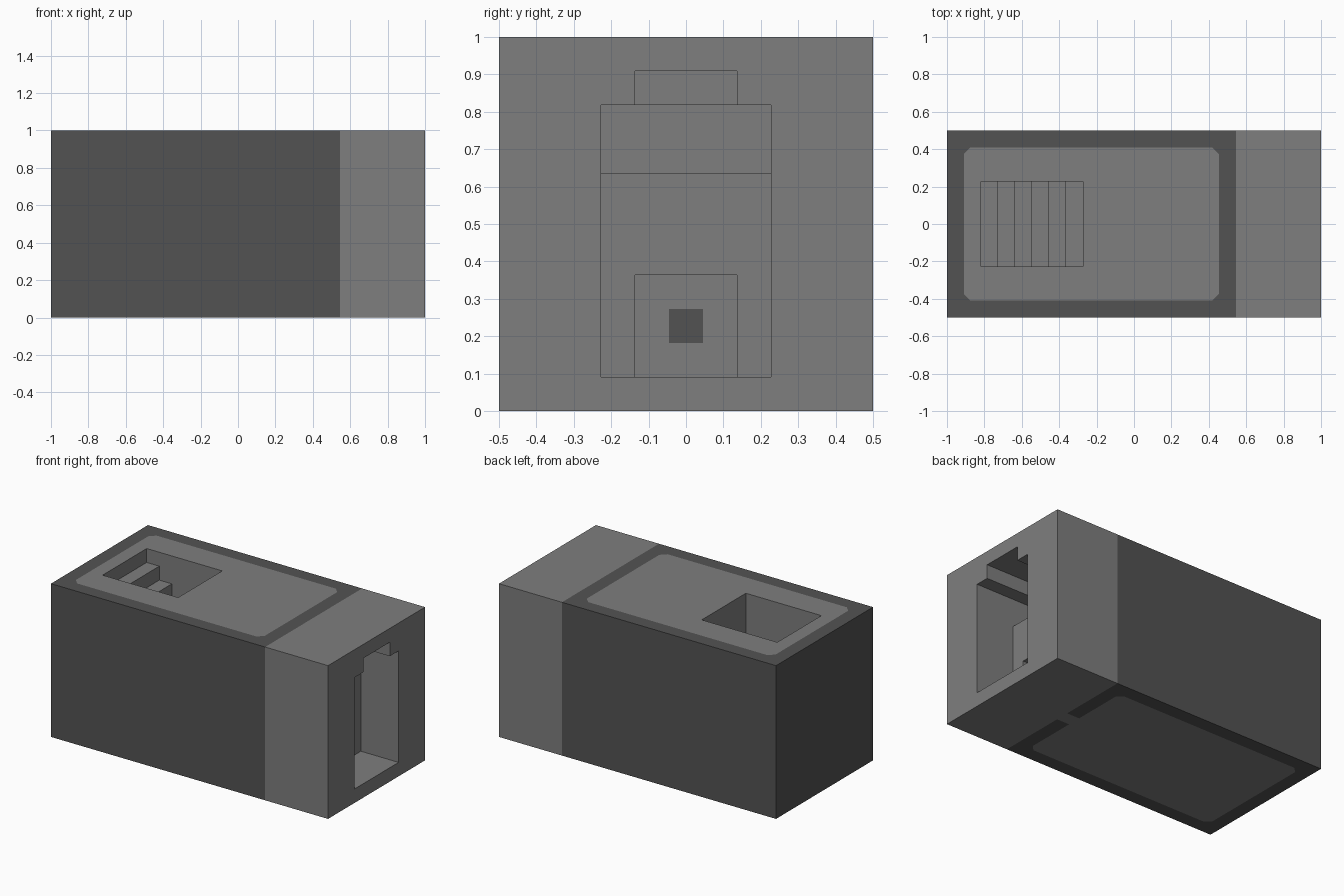
import bpy
import bmesh
from mathutils import Vector

if "Cube" in bpy.data.objects:
    bpy.data.objects.remove(bpy.data.objects["Cube"], do_unlink=True)

U = 1 / 11                      # module: the block is 22 x 11 x 11 modules
SEAM = 6 * U                    # where the dark sleeve meets the light end
PANEL_X0, PANEL_X1, PANEL_Y = -10 * U, 5 * U, 4.5 * U
CORNER = 0.035


def material(name, value):
    mat = bpy.data.materials.new(name)
    mat.use_nodes = True
    colour = (value, value, value, 1)
    mat.diffuse_color = colour
    mat.node_tree.nodes["Principled BSDF"].inputs["Base Color"].default_value = colour
    return mat


def prism(name, profile, half_width):
    """Extrude an (x, z) profile evenly to both sides along y."""
    bm = bmesh.new()
    face = bm.faces.new([bm.verts.new((x, -half_width, z)) for x, z in profile])
    new = bmesh.ops.extrude_face_region(bm, geom=[face])["geom"]
    verts = [v for v in new if isinstance(v, bmesh.types.BMVert)]
    bmesh.ops.translate(bm, verts=verts, vec=(0, 2 * half_width, 0))
    bmesh.ops.recalc_face_normals(bm, faces=bm.faces)
    mesh = bpy.data.meshes.new(name)
    bm.to_mesh(mesh)
    bm.free()
    obj = bpy.data.objects.new(name, mesh)
    bpy.context.collection.objects.link(obj)
    return obj


def rect(x0, x1, z0, z1):
    return [(x0, z0), (x1, z0), (x1, z1), (x0, z1)]


block = prism("stair_block", rect(-1, 1, 0, 1), 0.5)

# Stairwell profile: six treads going down from the top
stairs = [(-3 * U, 1.1), (-9 * U, 1.1)]
for i in range(6):
    x, z = (i - 9) * U, (10 - i) * U
    stairs += [(x, z), (x + U, z)]

# Entrance: tall niche with a raised ledge behind it
entrance = [(1.1, U), (8 * U, U), (8 * U, 7 * U), (SEAM, 7 * U),
            (SEAM, 9 * U), (1.1, 9 * U)]

cutters = [
    prism("stairwell_cutter", stairs, 2.5 * U),
    prism("entrance_cutter", entrance, 2.5 * U),
    prism("notch_cutter", rect(7 * U, 1.1, 8 * U, 10 * U), 1.5 * U),
    prism("passage_cutter", rect(SEAM, 9 * U, U, 4 * U), 1.5 * U),
]
for cutter in cutters:
    cutter.hide_render = True
    mod = block.modifiers.new(cutter.name, "BOOLEAN")
    mod.operation = "DIFFERENCE"
    mod.solver = "EXACT"
    mod.object = cutter

carved = bpy.data.meshes.new_from_object(
    block.evaluated_get(bpy.context.evaluated_depsgraph_get()))
block.modifiers.clear()
block.data = carved
for cutter in cutters:
    bpy.data.objects.remove(cutter, do_unlink=True)

carved.materials.clear()
carved.materials.append(material("light_grey", 0.21))
carved.materials.append(material("dark_grey", 0.086))

# Cut the faces along every colour border
bm = bmesh.new()
bm.from_mesh(carved)
bmesh.ops.triangulate(bm, faces=bm.faces)
X, Y, Z = Vector((1, 0, 0)), Vector((0, 1, 0)), Vector((0, 0, 1))
planes = [(X * x, X) for x in (SEAM, PANEL_X0, PANEL_X1)]
planes += [(Y * y, Y) for y in (-PANEL_Y, PANEL_Y, -U / 2, U / 2)]
planes += [(Z * z, Z) for z in (2 * U, 3 * U)]
for x, sx in ((PANEL_X0, -1), (PANEL_X1, 1)):
    for sy in (-1, 1):
        planes.append((Vector((x - sx * CORNER, sy * PANEL_Y, 0)), Vector((sx, sy, 0))))
for point, normal in planes:
    geom = bm.verts[:] + bm.edges[:] + bm.faces[:]
    bmesh.ops.bisect_plane(bm, geom=geom, dist=1e-5, plane_co=point,
                           plane_no=normal.normalized())


def in_panel(c):
    dx = min(c.x - PANEL_X0, PANEL_X1 - c.x)
    dy = PANEL_Y - abs(c.y)
    return dx > 0 and dy > 0 and dx + dy > CORNER


def is_dark(c, n):
    # Small square on the end wall of the passage
    if n.x > 0.9 and abs(c.x - SEAM) < 0.001:
        return abs(c.y) < U / 2 and 2 * U < c.z < 3 * U
    if c.x > SEAM:
        return False
    # Sleeve sides and back end
    if abs(c.y) > 0.499 or c.x < -0.999:
        return True
    # Border around the top and bottom panels, with a link underneath
    if c.z > 0.999 or c.z < 0.001:
        link = c.z < 0.001 and abs(c.y) < U / 2 and c.x > PANEL_X1
        return not in_panel(c) and not link
    return False


bm.normal_update()
for face in bm.faces:
    face.material_index = int(is_dark(face.calc_center_median(), face.normal))
    face.smooth = False
bm.to_mesh(carved)
bm.free()
